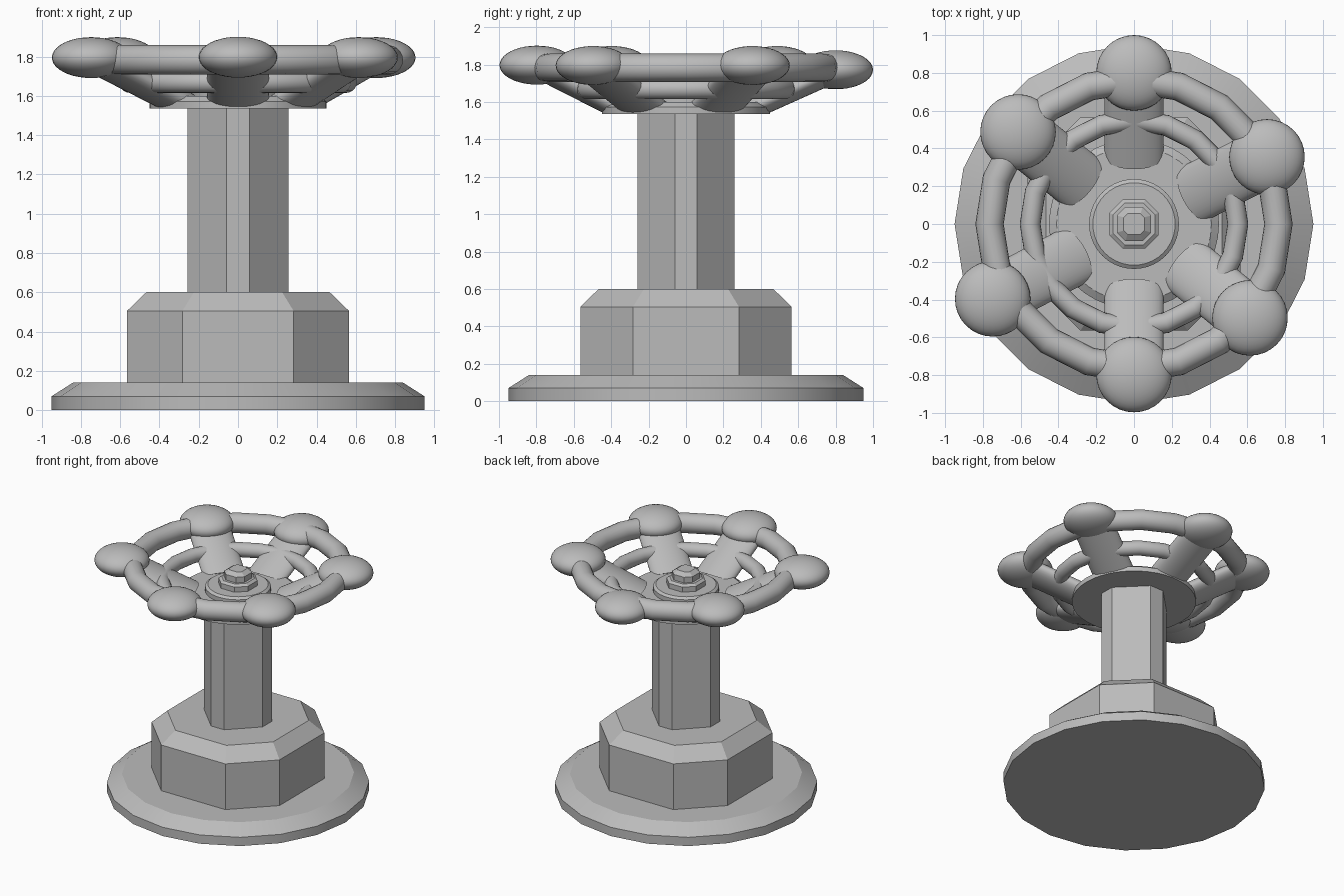
import bpy, bmesh, math
from mathutils import Matrix, Vector

if "Cube" in bpy.data.objects:
    bpy.data.objects.remove(bpy.data.objects["Cube"], do_unlink=True)

grey = bpy.data.materials.new("plain_grey")
grey.use_nodes = True
grey.diffuse_color = (0.5, 0.5, 0.5, 1)
grey.node_tree.nodes["Principled BSDF"].inputs["Base Color"].default_value = grey.diffuse_color


def finish(obj, angle=30):
    obj.data.materials.append(grey)
    bpy.ops.object.select_all(action='DESELECT')
    obj.select_set(True)
    bpy.context.view_layer.objects.active = obj
    bpy.ops.object.shade_smooth_by_angle(angle=math.radians(angle))


def make(name, bm, angle=30):
    bmesh.ops.recalc_face_normals(bm, faces=bm.faces)
    mesh = bpy.data.meshes.new(name)
    bm.to_mesh(mesh)
    bm.free()
    obj = bpy.data.objects.new(name, mesh)
    bpy.context.collection.objects.link(obj)
    finish(obj, angle)


def loft(name, sections, angle=30):
    """Skin a stack of closed outlines, each given as (points, height)."""
    bm = bmesh.new()
    rings = [[bm.verts.new((x, y, z)) for x, y in pts] for pts, z in sections]
    n = len(rings[0])
    for low, high in zip(rings, rings[1:]):
        for i in range(n):
            j = (i + 1) % n
            bm.faces.new((low[i], low[j], high[j], high[i]))
    bm.faces.new(rings[0][::-1])
    bm.faces.new(rings[-1])
    make(name, bm, angle)


def circle(radius, sides):
    return [(radius * math.cos(math.tau * i / sides), radius * math.sin(math.tau * i / sides))
            for i in range(sides)]


def cut_square(half, flat):
    """Square with its corners cut, leaving sides from -flat to +flat."""
    return [(half, -flat), (half, flat), (flat, half), (-flat, half),
            (-half, flat), (-half, -flat), (-flat, -half), (flat, -half)]


# Pedestal
loft("base_plate", [(circle(0.95, 20), 0), (circle(0.95, 20), 0.07), (circle(0.84, 20), 0.14)])
loft("lower_body", [(cut_square(0.565, 0.283), 0.13), (cut_square(0.565, 0.283), 0.505),
                    (cut_square(0.467, 0.225), 0.6)], 10)
loft("column", [(cut_square(0.258, 0.058), 0.59), (cut_square(0.258, 0.058), 1.56)], 10)

# Hub, washer and nut
loft("hub_plate", [(circle(0.45, 40), 1.535), (circle(0.45, 40), 1.572), (circle(0.41, 40), 1.6)])
loft("washer", [(circle(0.238, 40), 1.59), (circle(0.238, 40), 1.635), (circle(0.218, 40), 1.65)])
loft("nut", [(cut_square(0.13, 0.06), 1.64), (cut_square(0.13, 0.06), 1.69),
             (cut_square(0.11, 0.05), 1.705)], 10)
loft("stem_tip", [(cut_square(0.09, 0.045), 1.7), (cut_square(0.09, 0.045), 1.75),
                  (cut_square(0.055, 0.035), 1.775)], 10)

# Hand wheel rims
for name, major, minor, z in (("outer_rim", 0.765, 0.075, 1.783), ("inner_rim", 0.55, 0.055, 1.67)):
    bpy.ops.mesh.primitive_torus_add(major_radius=major, minor_radius=minor, location=(0, 0, z),
                                     major_segments=20, minor_segments=20)
    bpy.context.object.name = name
    finish(bpy.context.object)

# Spokes, each ending in a flattened knob
knobs = [(0.0, 0.8, 1.772), (-0.614, 0.487, 1.795), (-0.748, -0.396, 1.795),
         (0.0, -0.797, 1.797), (0.614, -0.497, 1.795), (0.704, 0.355, 1.795)]
for x, y, z in knobs:
    bm = bmesh.new()
    bmesh.ops.create_uvsphere(bm, u_segments=32, v_segments=20, radius=0.2,
                              matrix=Matrix.Translation((x, y, z)) @ Matrix.Diagonal((1, 1, 0.52, 1)))
    make("knob", bm)

    out = Vector((x, y, 0)).normalized()
    start = out * 0.36 + Vector((0, 0, 1.575))
    axis = Vector((x, y, z)) - start
    side = Vector((-out.y, out.x, 0)) * 0.157
    thick = out * -0.07 + Vector((0, 0, 0.04))
    frame = Matrix((side, thick, axis)).transposed().to_4x4()
    frame.translation = start + axis / 2
    bm = bmesh.new()
    bmesh.ops.create_cone(bm, cap_ends=True, segments=32, radius1=1, radius2=1, depth=1, matrix=frame)
    make("spoke", bm, 40)
